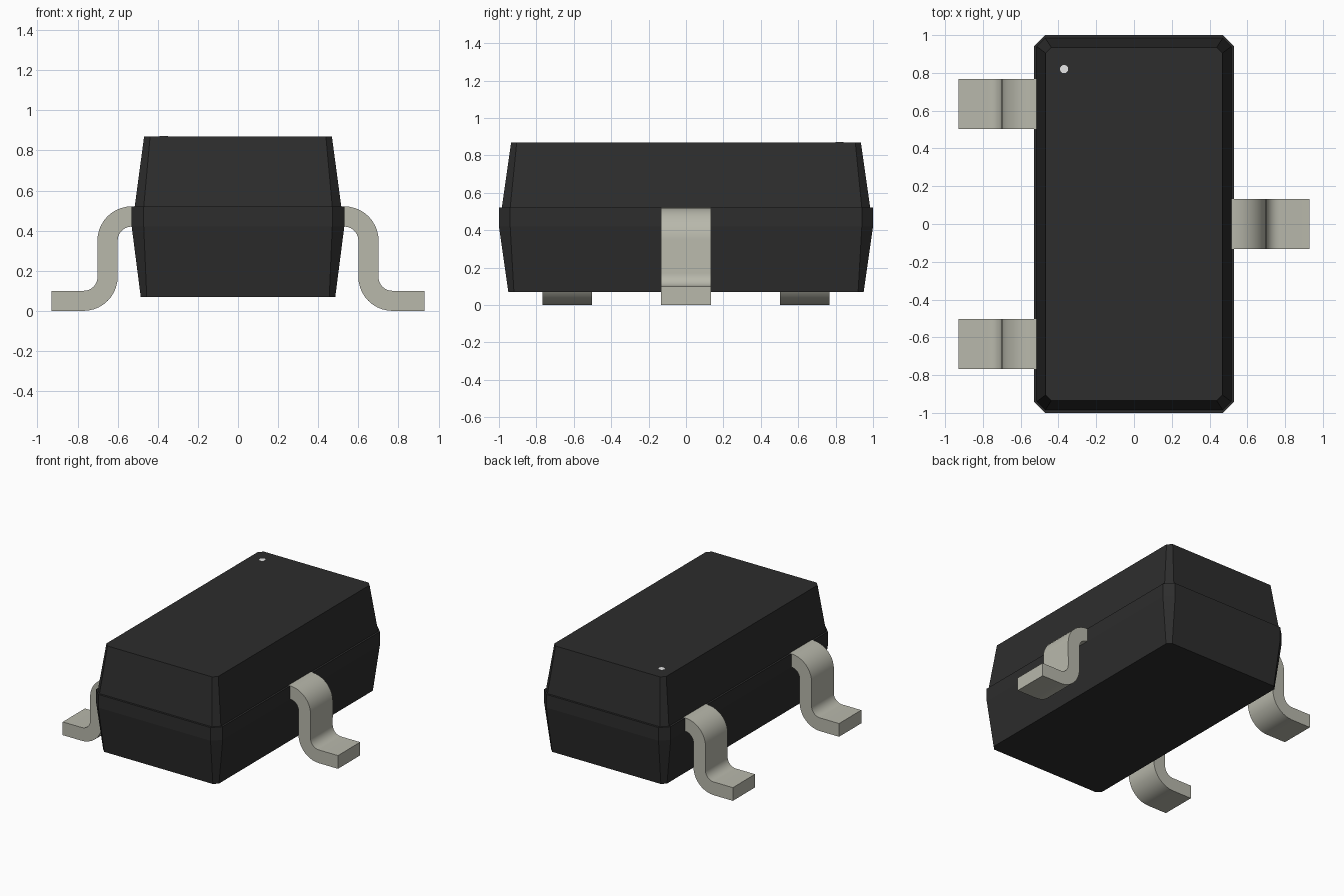
import bpy
import bmesh
import math

cube = bpy.data.objects.get("Cube")
if cube:
    bpy.data.objects.remove(cube, do_unlink=True)


def make_material(name, rgb):
    mat = bpy.data.materials.new(name)
    mat.use_nodes = True
    mat.diffuse_color = (*rgb, 1)
    mat.node_tree.nodes["Principled BSDF"].inputs["Base Color"].default_value = (*rgb, 1)
    return mat


black = make_material("black plastic", (0.026, 0.026, 0.026))
metal = make_material("tinned metal", (0.48, 0.48, 0.41))
white = make_material("white paint", (0.8, 0.8, 0.8))


def loft(name, rings, mat, smooth=False):
    """Skin equal-length rings of points and cap both ends."""
    bm = bmesh.new()
    loops = [[bm.verts.new(p) for p in ring] for ring in rings]
    n = len(loops[0])
    for a, b in zip(loops, loops[1:]):
        for i in range(n):
            j = (i + 1) % n
            bm.faces.new((a[i], a[j], b[j], b[i]))
    bm.faces.new(loops[0][::-1])
    bm.faces.new(loops[-1])
    bmesh.ops.recalc_face_normals(bm, faces=bm.faces)
    mesh = bpy.data.meshes.new(name)
    bm.to_mesh(mesh)
    bm.free()
    mesh.materials.append(mat)
    if smooth:
        mesh.shade_smooth()
        mesh.set_sharp_from_angle(angle=math.radians(30))
    obj = bpy.data.objects.new(name, mesh)
    bpy.context.collection.objects.link(obj)
    return obj


def chamfered_ring(hx, hy, c, z):
    """Rectangle with cut corners at height z."""
    return [(hx, -hy + c, z), (hx, hy - c, z), (hx - c, hy, z), (-hx + c, hy, z),
            (-hx, hy - c, z), (-hx, -hy + c, z), (-hx + c, -hy, z), (hx - c, -hy, z)]


def arc(cx, cz, r, start, end, steps=10):
    angles = [math.radians(start + (end - start) * i / steps) for i in range(steps + 1)]
    return [(cx + r * math.cos(a), cz + r * math.sin(a)) for a in angles]


# Moulded body: tapered lower half, straight band, ledge, tapered upper half
loft("body", [chamfered_ring(*s) for s in (
    (0.485, 0.95, 0.03, 0.07),
    (0.53, 1.0, 0.06, 0.42),
    (0.53, 1.0, 0.06, 0.52),
    (0.515, 0.985, 0.045, 0.52),
    (0.468, 0.935, 0.03, 0.87))], black)

# Gull-wing lead profile: upper side outwards, then lower side back
upper = [(0.512, 0.521)] + arc(0.53, 0.35, 0.171, 90, 0) + arc(0.77, 0.17, 0.07, 180, 270) + [(0.93, 0.10)]
lower = [(0.93, 0.0)] + arc(0.77, 0.17, 0.17, 270, 180) + arc(0.53, 0.35, 0.07, 0, 90) + [(0.512, 0.42)]
profile = upper + lower


def lead(name, side, y):
    rings = [[(side * x, y + dy, z) for x, z in profile] for dy in (-0.133, 0.133)]
    loft(name, rings, metal, smooth=True)


lead("left_lead", 1, 0)
lead("right_front_lead", -1, -0.635)
lead("right_back_lead", -1, 0.635)

# Tiny painted orientation dot on the top face
dot = [(-0.37 + 0.022 * math.cos(k * math.pi / 8), 0.82 + 0.022 * math.sin(k * math.pi / 8))
       for k in range(16)]
loft("orientation_dot", [[(x, y, z) for x, y in dot] for z in (0.868, 0.8715)], white)
